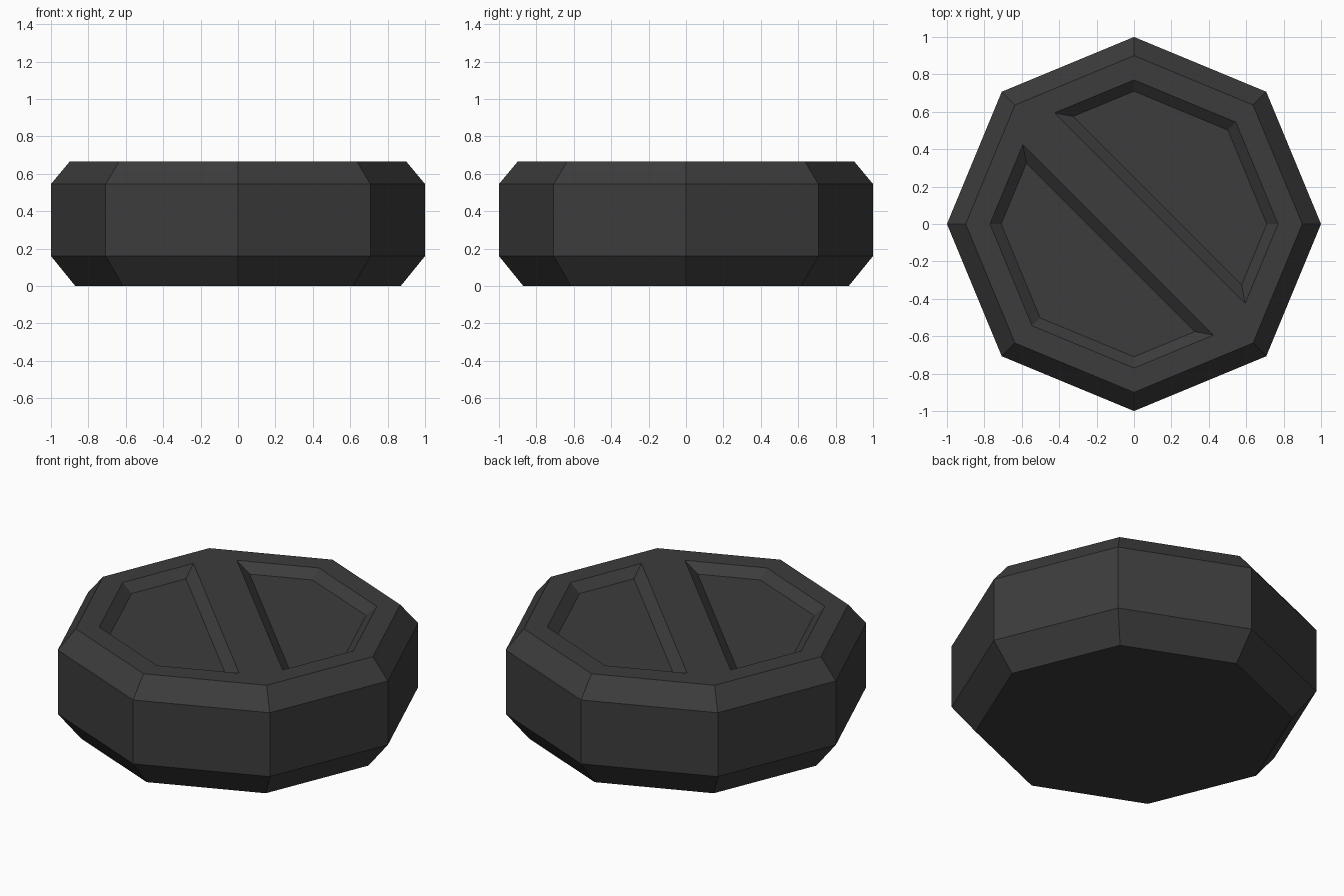
import bpy
import bmesh
from math import sin, cos, pi, sqrt

cube = bpy.data.objects.get("Cube")
if cube:
    bpy.data.objects.remove(cube, do_unlink=True)

# Dark rubber-like grey used everywhere
grey = bpy.data.materials.new("dark_grey")
grey.use_nodes = True
colour = (0.045, 0.045, 0.045, 1)
grey.diffuse_color = colour
grey.node_tree.nodes["Principled BSDF"].inputs["Base Color"].default_value = colour

SIDES = 8
TOP = 0.665
DEPTH = 0.05


def octagon(radius):
    return [(radius * cos(2 * pi * i / SIDES), radius * sin(2 * pi * i / SIDES))
            for i in range(SIDES)]


def half_octagon(radius, offset):
    """Part of the octagon on the far side of the diagonal line x + y = offset."""
    x = (offset - radius) / sqrt(2)
    y = radius + (sqrt(2) - 1) * x
    return [(y, x)] + octagon(radius)[:3] + [(x, y)]


def loft(name, rings):
    """Closed solid through (outline, height) rings, flat shaded."""
    bm = bmesh.new()
    loops = [[bm.verts.new((x, y, z)) for x, y in outline] for outline, z in rings]
    for low, high in zip(loops, loops[1:]):
        for i in range(len(low)):
            j = (i + 1) % len(low)
            bm.faces.new((low[i], low[j], high[j], high[i]))
    bm.faces.new(loops[0][::-1])
    bm.faces.new(loops[-1])
    bmesh.ops.recalc_face_normals(bm, faces=bm.faces)
    mesh = bpy.data.meshes.new(name)
    bm.to_mesh(mesh)
    bm.free()
    mesh.materials.append(grey)
    obj = bpy.data.objects.new(name, mesh)
    bpy.context.collection.objects.link(obj)
    return obj


# Chamfered octagonal body
profile = [(0.87, 0), (1, 0.16), (1, 0.545), (0.9, TOP)]
body = loft("knob_body", [(octagon(r), z) for r, z in profile])

# Two sloped pockets leave a raised diagonal grip bar and rim
for side in (1, -1):
    rings = []
    for radius, offset, z in ((0.71, 0.25, TOP - DEPTH), (0.83, 0.09, TOP + DEPTH)):
        outline = [(side * x, side * y) for x, y in half_octagon(radius, offset)]
        rings.append((outline, z))
    cutter = loft("pocket_cutter", rings)
    cutter.hide_render = True
    cut = body.modifiers.new("pocket", "BOOLEAN")
    cut.operation = "DIFFERENCE"
    cut.solver = "EXACT"
    cut.object = cutter
    bpy.context.view_layer.objects.active = body
    bpy.ops.object.modifier_apply(modifier=cut.name)
    bpy.data.objects.remove(cutter, do_unlink=True)
